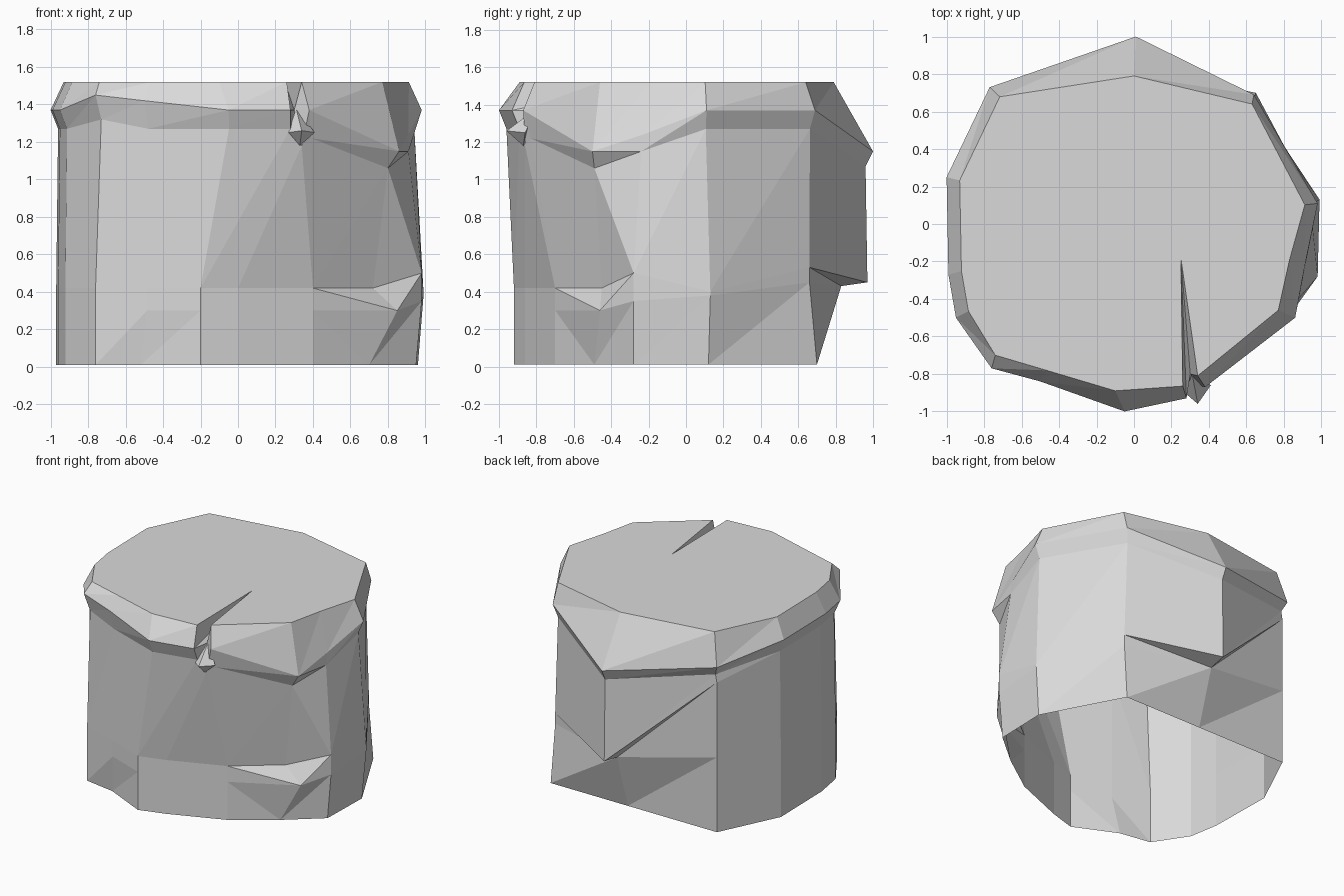
import bpy
import bmesh

cube = bpy.data.objects.get("Cube")
if cube:
    bpy.data.objects.remove(cube, do_unlink=True)

# Single stone colour
stone = bpy.data.materials.new("stone_grey")
stone.use_nodes = True
grey = (0.7, 0.7, 0.7, 1.0)
stone.diffuse_color = grey
stone.node_tree.nodes["Principled BSDF"].inputs["Base Color"].default_value = grey


def add_object(name, bm):
    mesh = bpy.data.meshes.new(name)
    bm.to_mesh(mesh)
    bm.free()
    mesh.materials.append(stone)
    obj = bpy.data.objects.new(name, mesh)
    bpy.context.collection.objects.link(obj)


# Rough outline of the block at its widest, counter-clockwise from the front
OUTLINE = {
    "front": (-0.05, -1.0),
    "crack_left": (0.28, -0.93),
    "crack": (0.3, -0.8),
    "crack_right": (0.38, -0.87),
    "front_left": (0.86, -0.5),
    "left_chip": (0.91, -0.23),
    "left": (0.98, 0.11),
    "back_left": (0.64, 0.69),
    "back": (0.01, 1.0),
    "back_right": (-0.77, 0.73),
    "right_back": (-1.0, 0.25),
    "right": (-0.99, -0.27),
    "right_front": (-0.95, -0.5),
    "front_right": (-0.76, -0.77),
    "front_chip": (-0.5, -0.84),
}

# Rings from top to bottom: (height, scale of the outline);
# a ring without a scale drops straight down from the ring above
RINGS = {
    "top": (1.52, 0.93),
    "rim": (1.37, 1.0),
    "neck": (1.27, 0.96),
    "waist": (0.42, 0.97),
    "low": (0.3, None),
    "base": (0.01, None),
}

# Rim and neck heights where they leave the level rings
RIM_HEIGHT = {"front_left": 1.15, "left_chip": 1.24, "back": 1.15,
              "back_right": 1.28, "front_right": 1.45, "front_chip": 1.42}
NECK_HEIGHT = {"crack": 1.18, "crack_right": 1.22, "front_left": 1.06,
               "left_chip": 1.15, "back": 1.07, "back_right": 1.21,
               "front_right": 1.32}

# Chips and crack: ring corners pushed off the outline
DENTS = {
    "front": {"top": (-0.1, -0.89), "waist": (-0.2, -0.92)},
    "crack_left": {"neck": (0.28, -0.89), "waist": (0.0, -0.86)},
    "crack": {"top": (0.25, -0.18), "neck": (0.34, -0.86), "waist": (0.2, -0.78)},
    "crack_right": {"top": (0.34, -0.81), "neck": (0.39, -0.83), "waist": (0.4, -0.7)},
    "front_left": {"top": (0.77, -0.46), "neck": (0.8, -0.49), "waist": (0.72, -0.45),
                   "low": (0.85, -0.46), "base": (0.7, -0.49)},
    "left_chip": {"top": (0.83, -0.19), "neck": (0.91, -0.24), "waist": (0.98, -0.28),
                  "base": (0.95, -0.28)},
    "left": {"waist": (0.99, 0.13), "base": (0.96, 0.12)},
    "back_left": {"top": (0.63, 0.64), "waist": (0.64, 0.66), "base": (0.65, 0.7)},
    "back": {"top": (0.0, 0.79), "waist": (0.01, 0.97), "low": (0.0, 0.83),
             "base": (0.0, 0.7)},
    "back_right": {"waist": (-0.75, 0.7)},
    "front_right": {"top": (-0.74, -0.7), "waist": (-0.76, -0.73)},
    "front_chip": {"base": (-0.52, -0.77)},
}

# Ledge under the back overhang and on the left chip
WAIST_HEIGHT = {"left_chip": 0.5, "left": 0.4, "back_left": 0.53,
                "back": 0.45, "back_right": 1.15}
LOW_HEIGHT = {"left_chip": 0.35, "left": 0.38, "back_left": 0.45,
              "back": 0.43, "back_right": 0.58}
HEIGHTS = {"rim": RIM_HEIGHT, "neck": NECK_HEIGHT,
           "waist": WAIST_HEIGHT, "low": LOW_HEIGHT}

# Panels creased from upper left to lower right instead of the other way
FLIPPED = {
    ("crack", "neck"), ("front_left", "rim"), ("front_left", "neck"),
    ("crack_right", "waist"), ("crack_right", "low"), ("back_left", "waist"),
}

# Block body: columns of vertices joined by flat triangles, open underneath
bm = bmesh.new()
sides, rings = list(OUTLINE), list(RINGS)
columns = []
for side, outline in OUTLINE.items():
    column = []
    for ring, (height, scale) in RINGS.items():
        if scale:
            x, y = (value * scale for value in outline)
        x, y = DENTS.get(side, {}).get(ring, (x, y))
        z = HEIGHTS.get(ring, {}).get(side, height)
        column.append(bm.verts.new((x, y, z)))
    columns.append(column)

for i, column in enumerate(columns):
    following = columns[(i + 1) % len(columns)]
    for k in range(len(rings) - 1):
        a, d = column[k], column[k + 1]
        b, c = following[k], following[k + 1]
        if (sides[i], rings[k]) in FLIPPED:
            panels = ((d, c, a), (c, b, a))
        else:
            panels = ((d, c, b), (d, b, a))
        for panel in panels:
            bm.faces.new(panel)

# Flat top, split by the crack
bm.faces.new([column[0] for column in columns])
add_object("stone_block", bm)

# Small splinter wedged at the foot of the crack
bm = bmesh.new()
for spot in ((0.27, -0.9, 1.25), (0.34, -0.96, 1.26), (0.41, -0.86, 1.25),
             (0.33, -0.87, 1.18), (0.31, -0.8, 1.38)):
    bm.verts.new(spot)
bmesh.ops.convex_hull(bm, input=bm.verts)
bmesh.ops.recalc_face_normals(bm, faces=bm.faces)
add_object("crack_splinter", bm)
